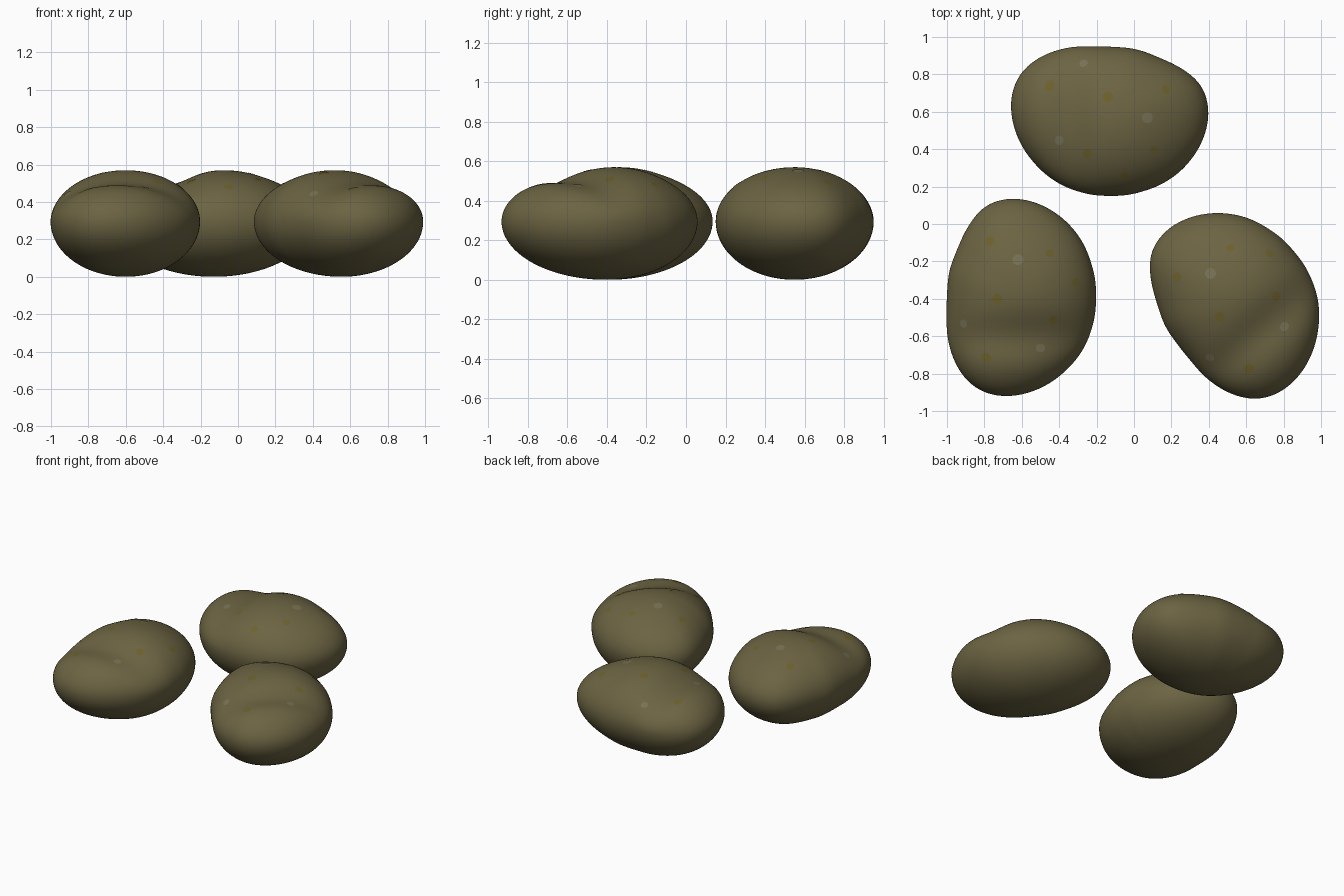
import bpy, bmesh, math
from mathutils import Vector, Matrix
from mathutils.bvhtree import BVHTree

if "Cube" in bpy.data.objects:
    bpy.data.objects.remove(bpy.data.objects["Cube"])

# Plan outline of one stone
CX, CY = -0.13, 0.55
OUTLINE = [(0.4, 0.6), (0.365, 0.74), (0.22, 0.85), (0.12, 0.893), (0, 0.938), (-0.1, 0.945),
           (-0.22, 0.947), (-0.37, 0.94), (-0.5, 0.895), (-0.59, 0.83), (-0.64, 0.75),
           (-0.66, 0.65), (-0.645, 0.53), (-0.6, 0.42), (-0.53, 0.325), (-0.42, 0.23),
           (-0.29, 0.175), (-0.13, 0.155), (0.05, 0.18), (0.18, 0.235), (0.29, 0.33),
           (0.37, 0.46)]
# Spots on the upper side: x, y, radius, tone
SPOTS = [(-0.27, 0.86, .024, 1), (-0.45, 0.74, .03, 0), (-0.14, 0.68, .028, 0),
         (0.17, 0.72, .026, 0), (0.07, 0.57, .03, 1), (-0.4, 0.45, .026, 1),
         (-0.25, 0.38, .026, 0), (-0.05, 0.26, .024, 0), (0.105, 0.4, .022, 0)]


def material(name, rgb):
    m = bpy.data.materials.new(name)
    m.diffuse_color = (*rgb, 1)
    m.use_nodes = True
    m.node_tree.nodes["Principled BSDF"].inputs["Base Color"].default_value = m.diffuse_color
    return m


STONE = material("olive_stone", (0.148, 0.126, 0.055))
TONES = [material("ochre_spot", (0.15, 0.118, 0.025)), material("pale_spot", (0.18, 0.165, 0.09))]


def radius_table():
    polar = sorted((math.degrees(math.atan2(y - CY, x - CX)) % 360, math.hypot(x - CX, y - CY))
                   for x, y in OUTLINE)
    polar = [(polar[-1][0] - 360, polar[-1][1])] + polar + [(polar[0][0] + 360, polar[0][1])]
    raw = []
    for d in range(360):
        for (a0, r0), (a1, r1) in zip(polar, polar[1:]):
            if a0 <= d < a1:
                raw.append(r0 + (r1 - r0) * (d - a0) / (a1 - a0))
                break
    for _ in range(3):
        raw = [sum(raw[(d + k) % 360] for k in range(-5, 6)) / 11 for d in range(360)]
    return raw


TABLE = radius_table()


def radius(a):
    d = math.degrees(a) % 360
    i = int(d)
    return TABLE[i % 360] * (1 - d + i) + TABLE[(i + 1) % 360] * (d - i)


def stone_mesh():
    bm = bmesh.new()
    bmesh.ops.create_icosphere(bm, subdivisions=6, radius=1)
    for v in bm.verts:
        x, y, z = v.co
        h, a = math.hypot(x, y), math.atan2(y, x)
        r = radius(a) * h
        px, py = r * math.cos(a), r * math.sin(a)
        pz = 0.295 + z * (0.27 if z > 0 else 0.295)
        # saddle across the top and a slight crown
        if z > 0:
            pz -= 0.05 * z * math.exp(-((px + 0.22) / 0.13) ** 2)
            pz += 0.008 * z * math.exp(-((px - 0.13) / 0.16) ** 2)
        v.co = (px, py, pz)
    return bm


def spot_mesh(tree, sx, sy, rad):
    hit, n, _, _ = tree.ray_cast(Vector((sx - CX, sy - CY, 2)), Vector((0, 0, -1)))
    u = n.orthogonal().normalized()
    w = n.cross(u)
    bm = bmesh.new()

    def place(p):
        q, qn, _, _ = tree.find_nearest(p)
        return bm.verts.new(q + qn * 0.002)

    mid = place(hit)
    ring = [place(hit + rad * (u * math.cos(t * math.pi / 6) + w * math.sin(t * math.pi / 6)))
            for t in range(12)]
    for i in range(12):
        bm.faces.new((mid, ring[i], ring[(i + 1) % 12]))
    return bm


def add_object(name, bm, matrix, mat):
    me = bpy.data.meshes.new(name)
    bm.to_mesh(me)
    me.transform(matrix)
    me.polygons.foreach_set("use_smooth", [True] * len(me.polygons))
    me.materials.append(mat)
    ob = bpy.data.objects.new(name, me)
    bpy.context.collection.objects.link(ob)


base = stone_mesh()
tree = BVHTree.FromBMesh(base)
spots = [(spot_mesh(tree, x, y, r), TONES[t]) for x, y, r, t in SPOTS]

# Three copies: turned about z, placed by the middle of their plan extents
for label, deg, cx, cy in (("back", 0, -0.13, 0.55), ("left", 90, -0.6025, -0.3925),
                           ("right", 130, 0.5375, -0.4375)):
    rot = Matrix.Rotation(math.radians(deg), 4, 'Z')
    pts = [rot @ v.co for v in base.verts]
    mx = (min(p.x for p in pts) + max(p.x for p in pts)) / 2
    my = (min(p.y for p in pts) + max(p.y for p in pts)) / 2
    mat = Matrix.Translation((cx - mx, cy - my, 0)) @ rot
    add_object(label + "_stone", base, mat, STONE)
    for i, (bm, tone) in enumerate(spots):
        add_object(f"{label}_spot_{i + 1}", bm, mat, tone)
